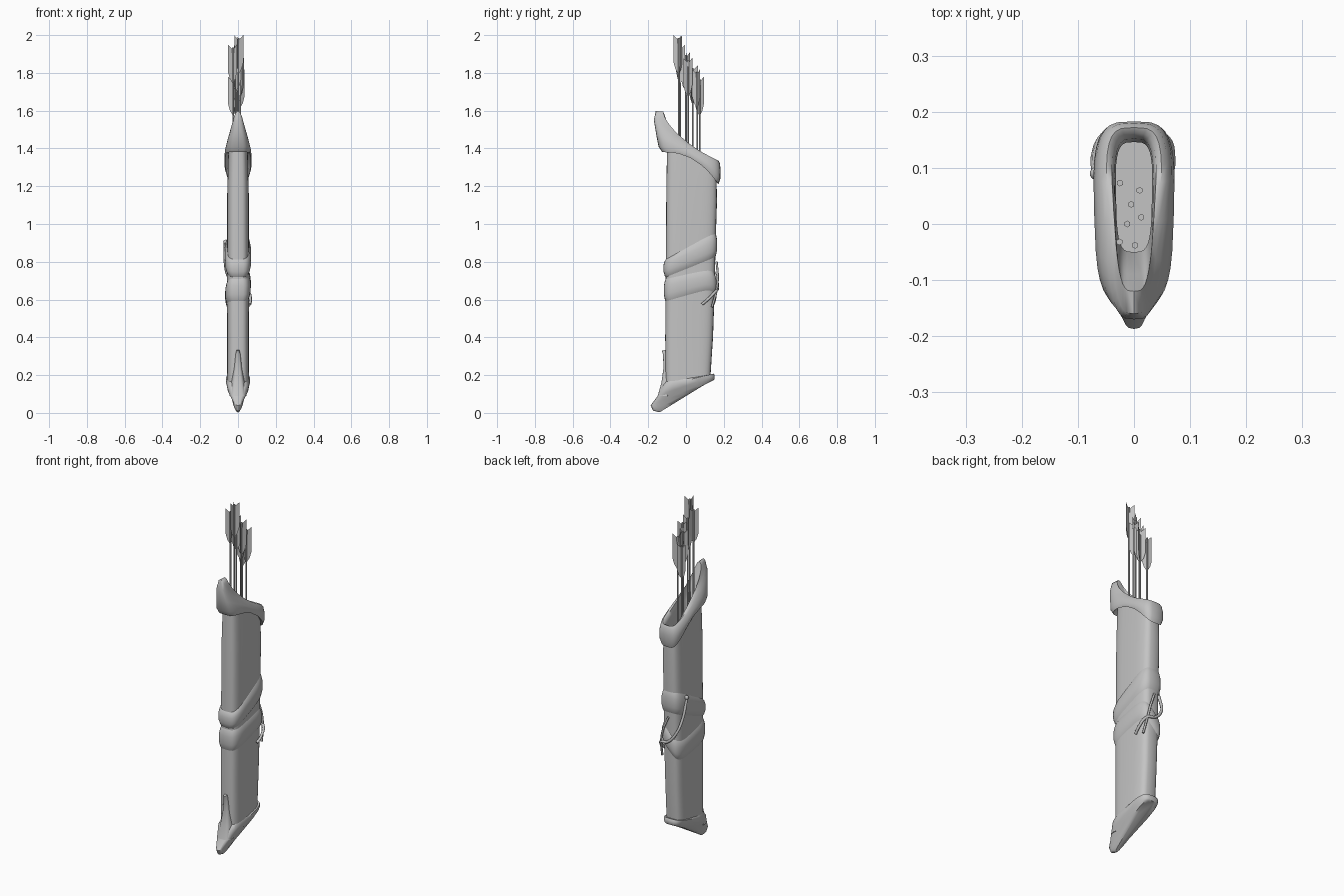
import bpy, bmesh, math
from mathutils import Vector

if "Cube" in bpy.data.objects:
    bpy.data.objects.remove(bpy.data.objects["Cube"])

grey = bpy.data.materials.new("grey")
grey.diffuse_color = (0.55, 0.55, 0.55, 1)
grey.use_nodes = True
grey.node_tree.nodes["Principled BSDF"].inputs["Base Color"].default_value = grey.diffuse_color
SIDES = 32


def finish(name, bm, smooth=True):
    bmesh.ops.recalc_face_normals(bm, faces=bm.faces)
    me = bpy.data.meshes.new(name)
    bm.to_mesh(me)
    bm.free()
    me.materials.append(grey)
    ob = bpy.data.objects.new(name, me)
    bpy.context.collection.objects.link(ob)
    if smooth:
        bpy.ops.object.select_all(action='DESELECT')
        ob.select_set(True)
        bpy.context.view_layer.objects.active = ob
        bpy.ops.object.shade_smooth_by_angle(angle=math.radians(50))
    return ob


def ring(bm, yf, zf, yb, zb, wf, wb, bend=1.0, roll=0.0, e=0.55):
    """Rounded-box ring, tilted from front (yf, zf) to back (yb, zb)."""
    out = []
    for i in range(SIDES):
        a = 2 * math.pi * i / SIDES
        c, s = math.cos(a), math.sin(a)
        u = math.copysign(abs(c) ** e, c)
        v = math.copysign(abs(s) ** e, s)
        t = min(1, max(0, (u + 1) / 2))
        x = v * (wf + (wb - wf) * t)
        z = zf + (zb - zf) * t ** bend + roll * v * t
        out.append(bm.verts.new((x, yf + (yb - yf) * t, z)))
    return out


def loft(name, rings, start=False, end=False):
    bm = bmesh.new()
    rs = [ring(bm, *r) for r in rings]
    for a, b in zip(rs, rs[1:]):
        for i in range(SIDES):
            j = (i + 1) % SIDES
            bm.faces.new((a[i], a[j], b[j], b[i]))
    if start:
        bm.faces.new(rs[0])
    if end:
        bm.faces.new(rs[-1])
    return finish(name, bm)


# Long flat case, open at the top
loft("case_body", [
    (-.108, .15, .130, .20, .059, .057), (-.110, .40, .143, .40, .058, .056),
    (-.108, .60, .150, .60, .059, .058), (-.106, .90, .157, .90, .058, .058),
    (-.104, 1.20, .164, 1.12, .057, .057), (-.100, 1.41, .162, 1.23, .050, .055, 2.5)],
    start=True)

# Flared collar: outside, rolled rim, then down into the opening
loft("collar", [
    (-.100, 1.40, .155, 1.23, .050, .050, 2.5), (-.125, 1.38, .172, 1.21, .064, .068, 2.5),
    (-.145, 1.41, .182, 1.24, .066, .076, 2), (-.157, 1.47, .183, 1.285, .055, .074, 1.2),
    (-.170, 1.55, .180, 1.32, .040, .067, .8), (-.160, 1.598, .172, 1.335, .032, .056, .62),
    (-.120, 1.595, .162, 1.33, .027, .045, .62), (-.090, 1.51, .152, 1.31, .030, .037, .7),
    (-.050, 1.41, .146, 1.27, .030, .034), (-.050, 1.10, .146, 1.10, .030, .034)], end=True)

# Slanted foot with a pointed front
loft("foot", [
    (-.140, .003, .135, .172, .012, .035), (-.175, .012, .148, .174, .020, .052),
    (-.187, .040, .152, .182, .024, .060), (-.150, .090, .152, .198, .052, .064),
    (-.128, .140, .146, .208, .064, .063), (-.106, .170, .125, .200, .056, .054)],
    start=True, end=True)

# Tapering tongue up the front of the foot
loft("front_tongue", [
    (-.150, .09, -.09, .09, .036, .050), (-.130, .16, -.09, .16, .026, .040),
    (-.119, .24, -.09, .24, .016, .026), (-.122, .31, -.09, .31, .011, .015),
    (-.128, .33, -.10, .335, .007, .008)], start=True, end=True)


# Two wrapped straps
def strap(name, zf, zb, hf, hb, roll, bulge):
    rows = []
    for k, g in ((-1.05, -.008), (-.85, .5), (-.4, 1), (.4, 1), (.85, .5), (1.05, -.008)):
        o = bulge * g
        rows.append((-.107 - o, zf + k * hf, .153 + o, zb + k * hb,
                     .058 + o, .057 + o, 1, roll))
    return loft(name, rows)


strap("upper_strap", .765, .89, .045, .065, 0, .012)
strap("lower_strap", .65, .655, .058, .05, .06, .010)


# Cord tied round the back
def cord(name, pts, radius):
    cu = bpy.data.curves.new(name, 'CURVE')
    cu.dimensions = '3D'
    cu.bevel_depth = radius
    cu.bevel_resolution = 1
    cu.resolution_u = 6
    cu.use_fill_caps = True
    sp = cu.splines.new('BEZIER')
    sp.bezier_points.add(len(pts) - 1)
    for p, co in zip(sp.bezier_points, pts):
        p.co = co
        p.handle_left_type = p.handle_right_type = 'AUTO'
    cu.materials.append(grey)
    bpy.context.collection.objects.link(bpy.data.objects.new(name, cu))


cord("cord", [(-.068, .09, .90), (-.068, .125, .80), (-.05, .158, .72), (0, .168, .66),
              (.05, .158, .645), (.066, .115, .60), (.062, .085, .575)], .008)
cord("cord_tail", [(.0, .162, .80), (.03, .168, .72), (.045, .162, .65), (.055, .138, .56)], .006)
bm = bmesh.new()
bmesh.ops.create_uvsphere(bm, u_segments=10, v_segments=6, radius=.012)
bmesh.ops.translate(bm, verts=bm.verts, vec=(-.067, .09, .905))
finish("cord_knob", bm)


# Arrows: thin shaft, nock and three flat vanes
def arrow(n, x, y, top, turn):
    bm = bmesh.new()
    for r, z0, z1 in ((.0045, 1.10, top - .03), (.006, top - .045, top - .015)):
        d = bmesh.ops.create_cone(bm, cap_ends=True, segments=6, radius1=r, radius2=r, depth=z1 - z0)
        bmesh.ops.translate(bm, verts=d["verts"], vec=(x, y, (z0 + z1) / 2))
    for k in range(3):
        a = math.radians(turn + 120 * k)
        d = Vector((math.cos(a), math.sin(a), 0))
        profile = ((.003, -.025), (.028, 0), (.028, -.145), (.018, -.18), (.003, -.205))
        bm.faces.new([bm.verts.new(Vector((x, y, top + z)) + d * r) for r, z in profile])
    finish("arrow_%d" % n, bm, smooth=False)


ARROWS = [(.002, -.038, 2.0, 20), (-.026, -.032, 1.95, 75), (-.012, .0, 1.91, 10),
          (.013, .012, 1.88, 50), (-.005, .035, 1.84, 100), (.010, .060, 1.82, 30),
          (-.025, .073, 1.78, 50)]
for n, spec in enumerate(ARROWS, 1):
    arrow(n, *spec)
